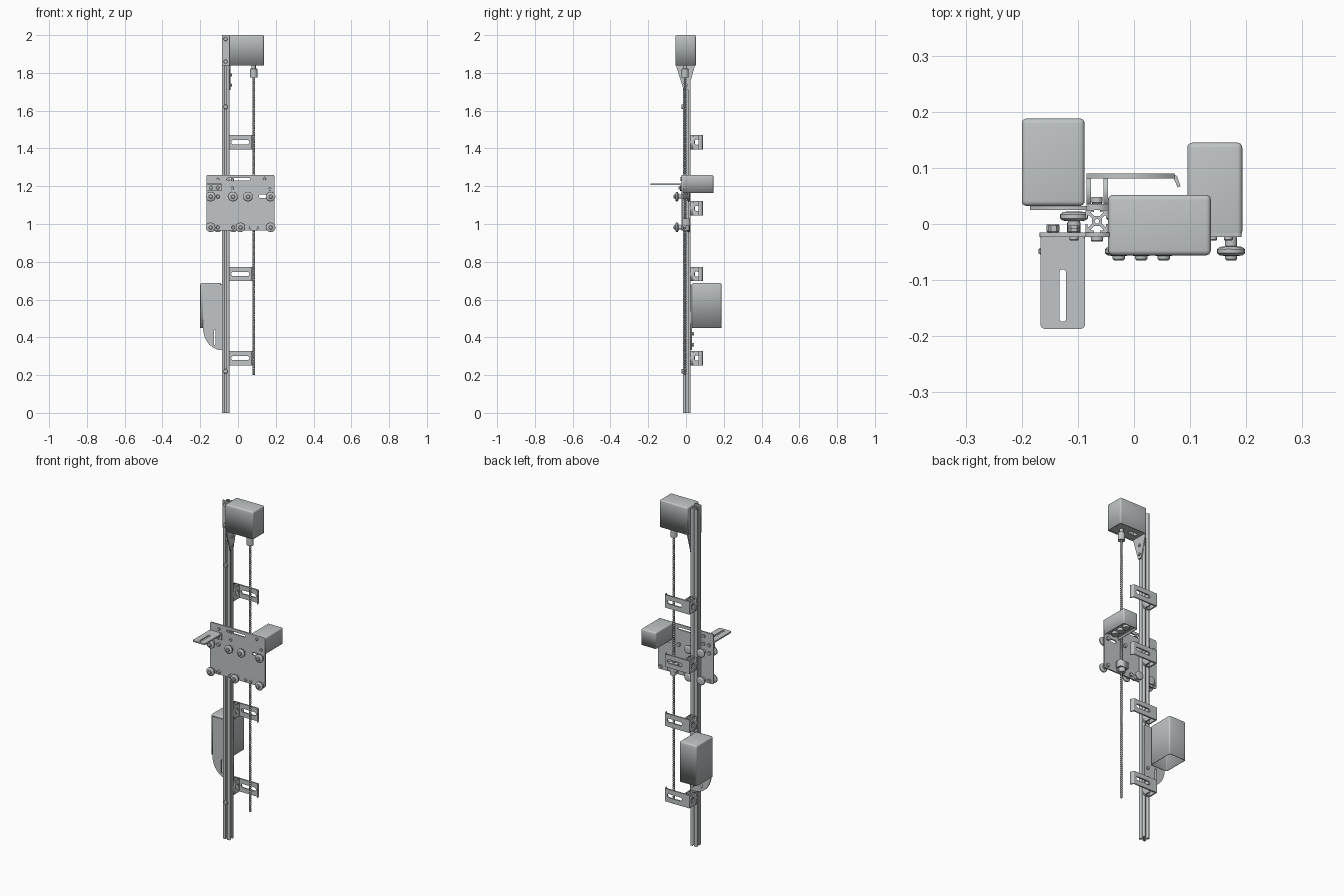
import bpy, bmesh, math
from mathutils import Matrix, Vector

if "Cube" in bpy.data.objects:
    bpy.data.objects.remove(bpy.data.objects["Cube"], do_unlink=True)

grey = bpy.data.materials.new("light_grey_metal")
grey.use_nodes = True
grey.diffuse_color = (0.53, 0.56, 0.57, 1)
grey.node_tree.nodes["Principled BSDF"].inputs["Base Color"].default_value = grey.diffuse_color

# Local (u, v, thickness) frames for parts facing along each axis
FRAMES = {
    "x": Matrix(((0, 0, 1), (1, 0, 0), (0, 1, 0))),
    "y": Matrix(((1, 0, 0), (0, 0, -1), (0, 1, 0))),
    "z": Matrix.Identity(3),
}


def finish(name, mesh, smooth=True):
    ob = bpy.data.objects.new(name, mesh)
    bpy.context.collection.objects.link(ob)
    mesh.materials.clear()
    mesh.materials.append(grey)
    if smooth:
        bpy.ops.object.select_all(action="DESELECT")
        ob.select_set(True)
        bpy.context.view_layer.objects.active = ob
        bpy.ops.object.shade_smooth_by_angle(angle=math.radians(35))
    return ob


def plate(name, loops, axis, lo, hi):
    """Flat sheet from an outline plus hole loops, between lo and hi on an axis."""
    cu = bpy.data.curves.new(name, "CURVE")
    cu.dimensions = "2D"
    cu.fill_mode = "BOTH"
    cu.extrude = (hi - lo) / 2
    for loop in loops:
        sp = cu.splines.new("POLY")
        sp.points.add(len(loop) - 1)
        for p, (u, v) in zip(sp.points, loop):
            p.co = (u, v, 0, 1)
        sp.use_cyclic_u = True
    tmp = bpy.data.objects.new(name + "_outline", cu)
    bpy.context.collection.objects.link(tmp)
    bpy.context.view_layer.update()
    mesh = bpy.data.meshes.new_from_object(tmp.evaluated_get(bpy.context.evaluated_depsgraph_get()))
    bpy.data.objects.remove(tmp, do_unlink=True)
    shift = Vector([(lo + hi) / 2 if a == axis else 0 for a in "xyz"])
    mesh.transform(Matrix.Translation(shift) @ FRAMES[axis].to_4x4())
    return finish(name, mesh, False)


def rect(u0, u1, v0, v1):
    return [(u0, v0), (u1, v0), (u1, v1), (u0, v1)]


def rounded(u0, u1, v0, v1, r, n=5):
    """Rounded rectangle; a slot or circle when r is half the width."""
    pts = []
    corners = ((u1 - r, v1 - r), (u0 + r, v1 - r), (u0 + r, v0 + r), (u1 - r, v0 + r))
    for q, (u, v) in enumerate(corners):
        for i in range(n + 1):
            a = (q + i / n) * math.pi / 2
            pts.append((u + r * math.cos(a), v + r * math.sin(a)))
    return pts


def circle(u, v, r, n=16):
    return [(u + r * math.cos(i * math.tau / n), v + r * math.sin(i * math.tau / n)) for i in range(n)]


def lathe(name, profile, loc, axis="y", steps=20):
    """Turned part; profile is (radius, height), height runs to the front on y."""
    bm = bmesh.new()
    vs = [bm.verts.new((r, 0, h)) for r, h in profile]
    es = [bm.edges.new(pair) for pair in zip(vs, vs[1:])]
    bmesh.ops.spin(bm, geom=vs + es, cent=(0, 0, 0), axis=(0, 0, 1), angle=math.tau, steps=steps)
    bmesh.ops.remove_doubles(bm, verts=bm.verts, dist=1e-5)
    bmesh.ops.recalc_face_normals(bm, faces=bm.faces)
    mesh = bpy.data.meshes.new(name)
    bm.to_mesh(mesh)
    bm.free()
    mesh.transform(Matrix.Translation(loc) @ FRAMES[axis].to_4x4())
    return finish(name, mesh)


def cylinder(name, r, h, loc, axis="y", steps=16):
    c = min(r, h) * 0.2
    return lathe(name, [(0, 0), (r, 0), (r, h - c), (r - c, h), (0, h)], loc, axis, steps)


def cover(name, lo, hi, r=0.009):
    """Rounded sheet cover, open underneath."""
    lo, hi = Vector(lo), Vector(hi)
    bm = bmesh.new()
    bmesh.ops.create_cube(bm, size=1)
    for v in bm.verts:
        v.co = [(lo[i] + hi[i]) / 2 + v.co[i] * (hi[i] - lo[i]) for i in range(3)]
    bm.normal_update()
    bmesh.ops.delete(bm, geom=[f for f in bm.faces if f.normal.z < -0.5], context="FACES_ONLY")
    edges = [e for e in bm.edges if not e.is_boundary]
    bmesh.ops.bevel(bm, geom=edges, offset=r, segments=4, profile=0.5, affect="EDGES")
    mesh = bpy.data.meshes.new(name)
    bm.to_mesh(mesh)
    bm.free()
    ob = finish(name, mesh)
    mod = ob.modifiers.new("wall", "SOLIDIFY")
    mod.thickness = 0.004
    mod.offset = -1
    return ob


# Slotted rail
RX, RY = -0.066, 0.005
quarter = [(.009, .005), (.0145, .0105), (.0165, .0105), (.0165, .005), (.02, .005), (.02, .02)]
quarter += [(v, u) for u, v in reversed(quarter[:-1])]
outline = []
for q in range(4):
    turn = Matrix.Rotation(q * math.pi / 2, 2)
    outline += [tuple(turn @ Vector(p) + Vector((RX, RY))) for p in quarter]
plate("rail", [outline, circle(RX, RY, 0.004)], "z", 0, 1.99)
for z in (0.22, 1.62):
    cylinder("rail_bolt", 0.012, 0.01, (RX, -0.015, z))

# Drive unit at the top
cover("top_motor_cover", (-0.046, -0.056, 1.84), (0.137, 0.052, 2.0))
plate("top_cover_floor", [rect(-0.043, 0.134, -0.053, 0.049), rounded(-0.02, 0.035, -0.015, 0.01, 0.008)],
      "z", 1.845, 1.85)
plate("top_bracket_front", [rect(-0.086, -0.044, 1.84, 2.0)], "y", -0.023, -0.015)
side = [(-.05, 1.985), (-.05, 1.83), (-.022, 1.74), (-.012, 1.71), (.012, 1.71), (.02, 1.74), (.045, 1.83), (.045, 1.985)]
plate("top_bracket_side", [side, circle(0, 1.735, 0.006), circle(0, 1.79, 0.006)], "x", -0.046, -0.039)
for z in (1.86, 1.98):
    cylinder("top_bracket_bolt", 0.011, 0.008, (RX, -0.023, z))
for z in (1.735, 1.79):
    cylinder("top_side_bolt", 0.008, 0.006, (-0.039, 0, z), "x")

# Threaded spindle with coupling
SX, SY = 0.083, -0.005
thread = [(0, 0)] + [(0.0075 if i % 2 else 0.005, i * 0.0062) for i in range(258)] + [(0, 1.6)]
lathe("spindle", thread, (SX, SY, 0.2), "z", 12)
cylinder("spindle_coupling", 0.019, 0.048, (SX, SY, 1.776), "z")
cylinder("spindle_motor_shaft", 0.011, 0.03, (SX, SY, 1.82), "z")

# Wall clips behind the rail
hook = [(-.085, .09), (.07, .09), (.077, .085), (.083, .067), (.078, .065), (.071, .08), (-.085, .08)]
for z in (0.29, 0.735, 1.083, 1.433):
    plate("clip_plate", [rect(-0.085, 0.072, z - 0.038, z + 0.038),
                         rounded(-0.036, 0.06, z - 0.011, z + 0.011, 0.0105)], "y", 0.081, 0.09)
    plate("clip_lip", [hook[1:6]], "z", z - 0.038, z + 0.038)
    plate("clip_foot", [rect(-0.085, -0.046, z - 0.038, z + 0.038)], "y", 0.025, 0.036)
    for x in (-0.085, -0.054):
        plate("clip_leg", [rect(0.03, 0.085, z - 0.038, z + 0.038), circle(0.058, z, 0.014)],
              "x", x, x + 0.008)
    cylinder("clip_bolt", 0.01, 0.012, (RX, 0.048, z))

# Carriage plate
HOLES = [(-0.107, 1.235), (-0.03, 1.235), (0.14, 1.24), (-0.03, 1.19), (0.168, 1.185), (-0.107, 0.98),
         (0.067, 0.98), (0.1, 0.98)]
plate("carriage_plate", [rounded(-0.168, 0.192, 0.965, 1.26, 0.008),
                         rounded(-0.06, 0.065, 1.23, 1.243, 0.006),
                         rounded(0.11, 0.15, 1.138, 1.156, 0.008)], "y", -0.023, -0.015)
for x, z in HOLES:
    cylinder("carriage_screw", 0.008, 0.006, (x, -0.023, z), steps=12)
    cylinder("carriage_nut", 0.01, 0.008, (x, -0.007, z), steps=6)

# Front rollers and rear rollers that grip the rail
ROLLER = [(0, 0), (.014, 0), (.02, .001), (.025, .005), (.025, .012), (.02, .016), (.011, .017),
          (.011, .022), (.008, .025), (0, .025)]
SPOTS = [(x, z) for x in (-0.145, 0.173) for z in (1.145, 0.982)]
SPOTS += [(-0.027, 1.145), (0.053, 1.145), (0.013, 0.982)]
for x, z in SPOTS:
    lathe("front_roller", ROLLER, (x, -0.04, z))
    cylinder("front_roller_spacer", 0.011, 0.018, (x, -0.023, z))
    cylinder("front_roller_nut", 0.011, 0.014, (x, -0.001, z), steps=6)
for x in (-0.107, -0.025):
    for z in (1.145, 0.982):
        lathe("rail_wheel", ROLLER, (x, 0.022, z))
        cylinder("rail_wheel_spacer", 0.012, 0.02, (x, 0.003, z))
        cylinder("rail_wheel_bolt", 0.01, 0.016, (x, -0.023, z))

# Spindle nut on the carriage
plate("spindle_nut_block", [rect(0.055, 0.111, -0.015, 0.02)], "z", 0.99, 1.03)
cylinder("spindle_nut", 0.018, 0.03, (SX, 0.0, 0.965), "z")

# Side box on the carriage, with gears inside
cover("carriage_motor_cover", (0.095, -0.022, 1.165), (0.193, 0.145, 1.26))
plate("carriage_cover_floor", [rect(0.098, 0.19, -0.018, 0.142)], "z", 1.18, 1.185)
for y in (0.02, 0.065, 0.11):
    cylinder("carriage_gear", 0.02, 0.018, (0.145, y, 1.164), "z")

# Slotted shelf bracket on the carriage
plate("shelf_bracket", [rounded(-0.167, -0.087, -0.187, -0.02, 0.009),
                        rounded(-0.133, -0.121, -0.174, -0.081, 0.0058)], "z", 1.206, 1.214)
plate("shelf_flange", [rect(-0.167, -0.087, 1.175, 1.214),
                       circle(-0.143, 1.192, 0.007), circle(-0.107, 1.192, 0.007)], "y", -0.031, -0.023)
for x in (-0.143, -0.107):
    cylinder("shelf_bolt", 0.009, 0.012, (x, -0.027, 1.192))
    cylinder("shelf_nut", 0.01, 0.012, (x, -0.003, 1.192), steps=6)

# Lower box on a curved mounting plate
cover("lower_box", (-0.2, 0.032, 0.45), (-0.088, 0.188, 0.687))
arc = [(-0.085 - 0.1 * math.cos(a), 0.45 - 0.118 * math.sin(a))
       for a in (i * math.pi / 20 for i in range(11))]
plate("lower_mount", [[(-0.047, 0.68), (-0.185, 0.68)] + arc + [(-0.047, 0.332)],
                      rounded(-0.128, -0.12, 0.36, 0.44, 0.004)], "y", 0.025, 0.032)
for z in (0.36, 0.42):
    cylinder("lower_mount_bolt", 0.009, 0.01, (RX, 0.042, z))
